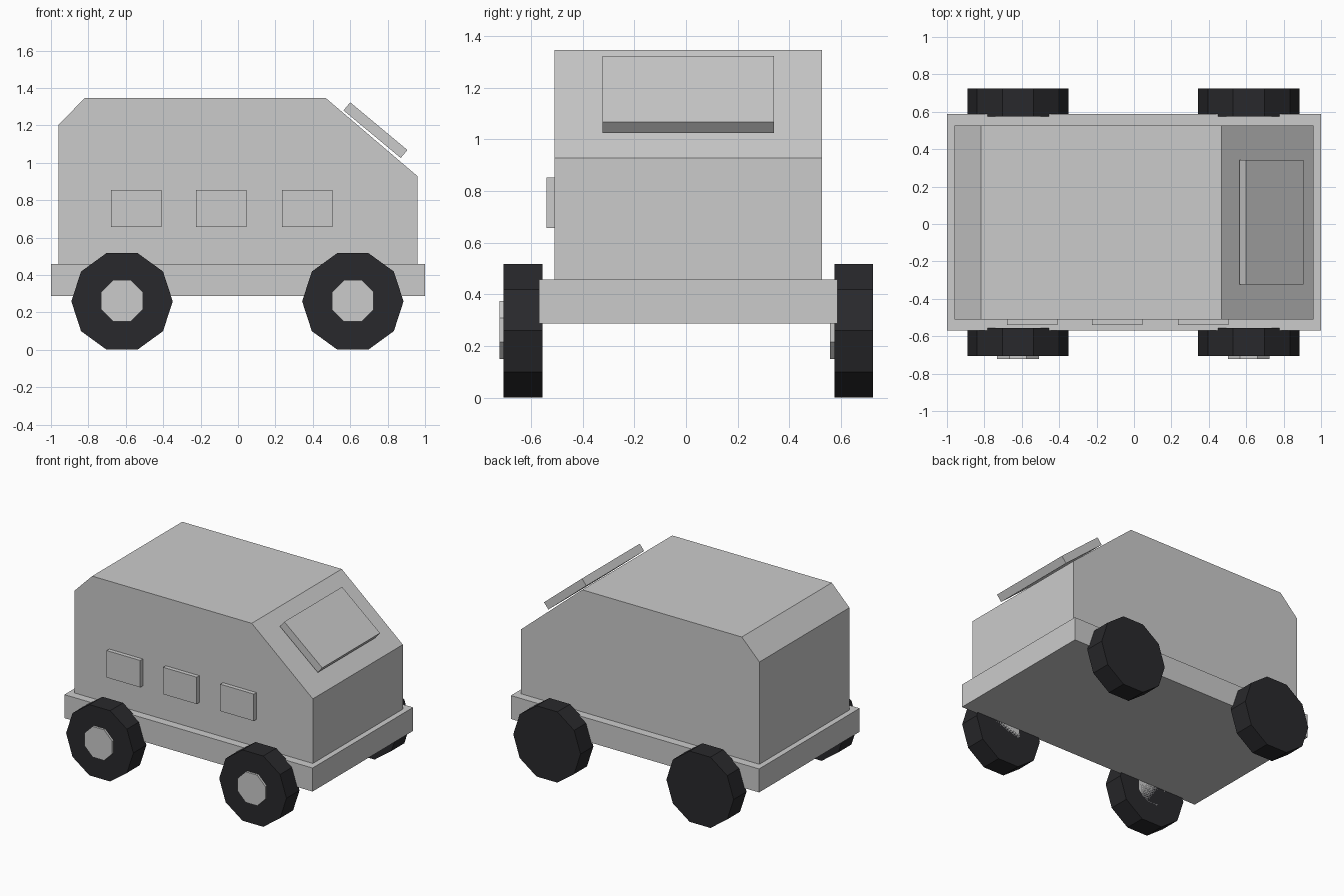
import bpy, bmesh
from math import pi, radians

if "Cube" in bpy.data.objects:
    bpy.data.objects.remove(bpy.data.objects["Cube"])


def prism(name, profile, y0, y1, mat=None):
    """Extrude an xz outline from y0 to y1."""
    bm = bmesh.new()
    face = bm.faces.new([bm.verts.new((x, y0, z)) for x, z in profile])
    res = bmesh.ops.extrude_face_region(bm, geom=[face])
    verts = [g for g in res["geom"] if isinstance(g, bmesh.types.BMVert)]
    bmesh.ops.translate(bm, verts=verts, vec=(0, y1 - y0, 0))
    bmesh.ops.recalc_face_normals(bm, faces=bm.faces)
    mesh = bpy.data.meshes.new(name)
    bm.to_mesh(mesh)
    bm.free()
    obj = bpy.data.objects.new(name, mesh)
    bpy.context.collection.objects.link(obj)
    if mat:
        mesh.materials.append(mat)
    return obj


def box(name, x0, x1, y0, y1, z0, z1):
    return prism(name, [(x0, z0), (x1, z0), (x1, z1), (x0, z1)], y0, y1)


def disc(name, sides, radius, x, z, y0, y1, turn=0.0, mat=None):
    bpy.ops.mesh.primitive_cylinder_add(
        vertices=sides, radius=radius, depth=y1 - y0,
        location=(x, (y0 + y1) / 2, z))
    obj = bpy.context.object
    obj.name = name
    # first vertex of the cylinder points to +x after the turn
    obj.rotation_mode = 'XYZ'
    obj.rotation_euler = (pi / 2, turn, 0)
    if mat:
        obj.data.materials.append(mat)
    return obj


rubber = bpy.data.materials.new("rubber")
rubber.diffuse_color = (0.022, 0.022, 0.025, 1)
rubber.use_nodes = True
rubber.node_tree.nodes["Principled BSDF"].inputs["Base Color"].default_value = rubber.diffuse_color

# Chassis slab and van body
box("chassis", -1.0, 1.0, -0.57, 0.587, 0.287, 0.458)
prism("body", [(-0.96, 0.458), (0.96, 0.458), (0.96, 0.928), (0.468, 1.347),
               (-0.818, 1.347), (-0.96, 1.203)], -0.51, 0.526)

# Side windows, front side only
for i, x in enumerate((-0.545, -0.09, 0.37)):
    box(f"side_window_{i + 1}", x - 0.135, x + 0.135, -0.54, -0.505, 0.657, 0.853)

# Sloped windscreen panel
screen = box("windscreen", -0.199, 0.199, -0.324, 0.341, -0.028, 0.028)
screen.location = (0.735, 0, 1.174)
screen.rotation_euler = (0, radians(39.8), 0)

# Decagonal tyres and octagonal hubs
for end, x in (("rear", -0.62), ("front", 0.614)):
    for side, t0, t1, h0, h1 in (("right", -0.706, -0.556, -0.722, -0.556),
                                 ("left", 0.576, 0.724, 0.557, 0.723)):
        disc(f"{end}_{side}_tyre", 10, 0.271, x, 0.259, t0, t1, pi / 2, rubber)
        disc(f"{end}_{side}_hub", 8, 0.121, x, 0.262, h0, h1, pi / 8)
